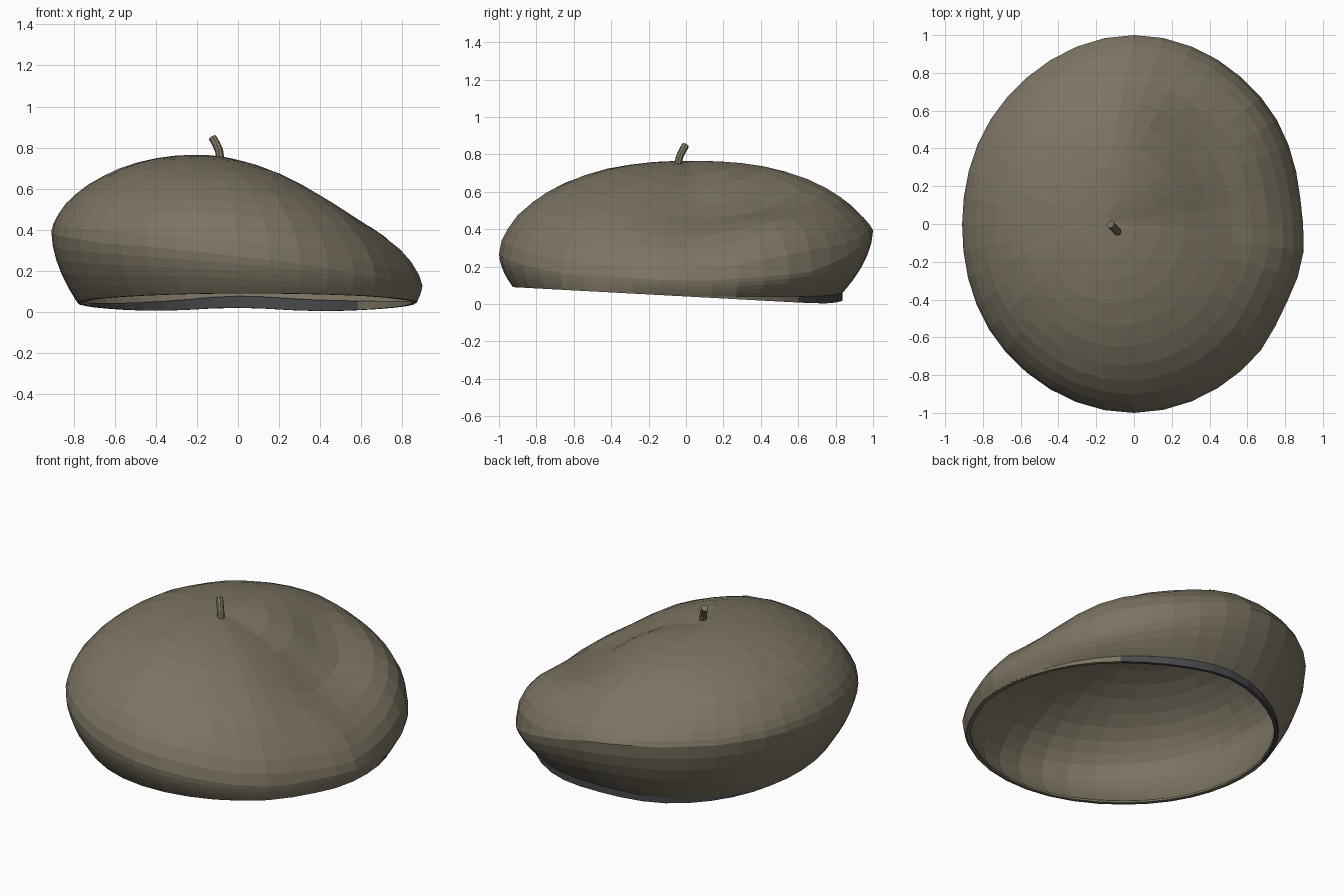
import bpy, bmesh, math, random
from mathutils import Vector

if "Cube" in bpy.data.objects:
    bpy.data.objects.remove(bpy.data.objects["Cube"])

random.seed(4)
N = 40


def material(name, rgb):
    m = bpy.data.materials.new(name)
    m.diffuse_color = (*rgb, 1)
    m.use_nodes = True
    m.node_tree.nodes["Principled BSDF"].inputs["Base Color"].default_value = m.diffuse_color
    return m


felt = material("olive_felt", (0.203, 0.175, 0.125))
lining = material("dark_band", (0.068, 0.066, 0.073))


def loft(name, rings, mats, cap_start=False, cap_end=False, loop=False):
    """Skin a list of closed rings into one mesh object."""
    bm = bmesh.new()
    vs = [[bm.verts.new(p) for p in ring] for ring in rings]
    pairs = list(zip(vs, vs[1:])) + ([(vs[-1], vs[0])] if loop else [])
    for a, b in pairs:
        n = len(a)
        for i in range(n):
            j = (i + 1) % n
            bm.faces.new((a[i], a[j], b[j], b[i]))
    if cap_start:
        bm.faces.new(vs[0])
    if cap_end:
        bm.faces.new(vs[-1])
    bmesh.ops.recalc_face_normals(bm, faces=bm.faces)
    me = bpy.data.meshes.new(name)
    bm.to_mesh(me)
    bm.free()
    for m in mats:
        me.materials.append(m)
    ob = bpy.data.objects.new(name, me)
    bpy.context.collection.objects.link(ob)
    return ob


# Shape controls every 45 degrees, counter-clockwise from the right side:
# outline radius, widest height, two crown curve powers, dent depth, rim radius
CTRL = [
    (0.885, 0.13, 1.40, 0.65, 0.07, 0.87),  # right
    (0.95, 0.18, 1.60, 0.45, 0.17, 0.85),   # back right
    (1.00, 0.39, 2.70, 0.82, 0.00, 0.84),   # back
    (0.95, 0.42, 2.40, 0.72, 0.00, 0.80),   # back left
    (0.91, 0.39, 2.10, 0.63, 0.00, 0.78),   # left
    (0.96, 0.34, 2.10, 0.60, 0.00, 0.84),   # front left
    (1.00, 0.27, 2.20, 0.57, 0.00, 0.925),  # front
    (0.95, 0.17, 1.80, 0.62, 0.00, 0.93),   # front right
]
APEX = Vector((-0.19, 0.0, 0.765))


def bump(a, centre, width):
    """Bell-shaped weight around an angle given in degrees."""
    d = (a - math.radians(centre) + math.pi) % (2 * math.pi) - math.pi
    return math.exp(-(d / math.radians(width)) ** 2)


def shape(a):
    """Smooth periodic interpolation of the controls at angle a."""
    f = a / (math.pi / 4)
    k, t = int(f) % 8, f - int(f)
    out = []
    for c0, c1, c2, c3 in zip(*[CTRL[(k + d) % 8] for d in (-1, 0, 1, 2)]):
        out.append(0.5 * (2 * c1 + (c2 - c0) * t + (2 * c0 - 5 * c1 + 4 * c2 - c3) * t ** 2
                          + (3 * c1 - c0 - 3 * c2 + c3) * t ** 3))
    # low bulge on the right side with a small notch in front of it
    out[0] += 0.02 * bump(a, 351, 11) - 0.015 * bump(a, 328, 9)
    out[4] = max(0, out[4])
    out[5] = min(out[5], out[0] - 0.01)
    return out


def rim_plane(a, y):
    return 0.040 - 0.054 * y + 0.024 * bump(a, 90, 20)


def cover(a):
    """How far the band shows below the cap, mostly at the back."""
    return 0.045 * max(0, math.cos(a - math.radians(82))) ** 1.5


angles = [2 * math.pi * i / N for i in range(N)]
rings = []
# crown, from the apex out to the widest line
for s in (0.06, 0.18, 0.3, 0.42, 0.54, 0.65, 0.75, 0.83, 0.9, 0.95, 0.985, 1.0):
    ring = []
    for a in angles:
        R, ze, p, q, dent, rim = shape(a)
        f = max(0, 1 - s ** p) ** q - dent * math.exp(-((s - 0.62) / 0.2) ** 2)
        x = APEX.x * (1 - s) + R * math.cos(a) * s
        y = R * math.sin(a) * s
        ring.append((x, y, ze + (APEX.z - ze) * f + random.uniform(-0.004, 0.004) * s))
    rings.append(ring)
# side, curling in from the widest line to the rim
for u in (0.2, 0.4, 0.6, 0.8, 0.93, 1.0):
    ring = []
    for a in angles:
        R, ze, p, q, dent, rim = shape(a)
        r = R + (rim - R) * u ** 1.8
        zr = rim_plane(a, rim * math.sin(a)) + cover(a)
        ring.append((r * math.cos(a), r * math.sin(a), ze + (zr - ze) * u))
    rings.append(ring)
cap = loft("cap_shell", rings, [felt], cap_start=True)
solid = cap.modifiers.new("thickness", 'SOLIDIFY')
solid.thickness = 0.015
solid.offset = -1

# head band: thin strip under the rim, dark on the back part
band_rings = []
for dr, top in ((-0.002, 1), (-0.004, 0), (-0.024, 0), (-0.024, 1)):
    ring = []
    for a in angles:
        r = shape(a)[5] + dr
        y = r * math.sin(a)
        z = rim_plane(a, y) + (0.012 + cover(a) if top else 0)
        ring.append((r * math.cos(a), y, z))
    band_rings.append(ring)
band = loft("head_band", band_rings, [felt, lining], loop=True)
for poly in band.data.polygons:
    deg = math.degrees(math.atan2(poly.center.y, poly.center.x))
    poly.material_index = 1 if 48 < deg < 158 else 0

# stalk: short bent tube on the crown
path = [Vector(p) for p in ((-0.085, -0.045, 0.735), (-0.092, -0.035, 0.785),
                            (-0.108, -0.018, 0.82), (-0.124, -0.003, 0.848))]
stalk_rings = []
for i, p in enumerate(path):
    d = path[min(i + 1, 3)] - path[max(i - 1, 0)]
    rot = d.to_track_quat('Z', 'Y')
    stalk_rings.append([p + rot @ Vector((0.02 * math.cos(k * math.pi / 4),
                                          0.02 * math.sin(k * math.pi / 4), 0)) for k in range(8)])
loft("stalk", stalk_rings, [felt], cap_start=True, cap_end=True)
